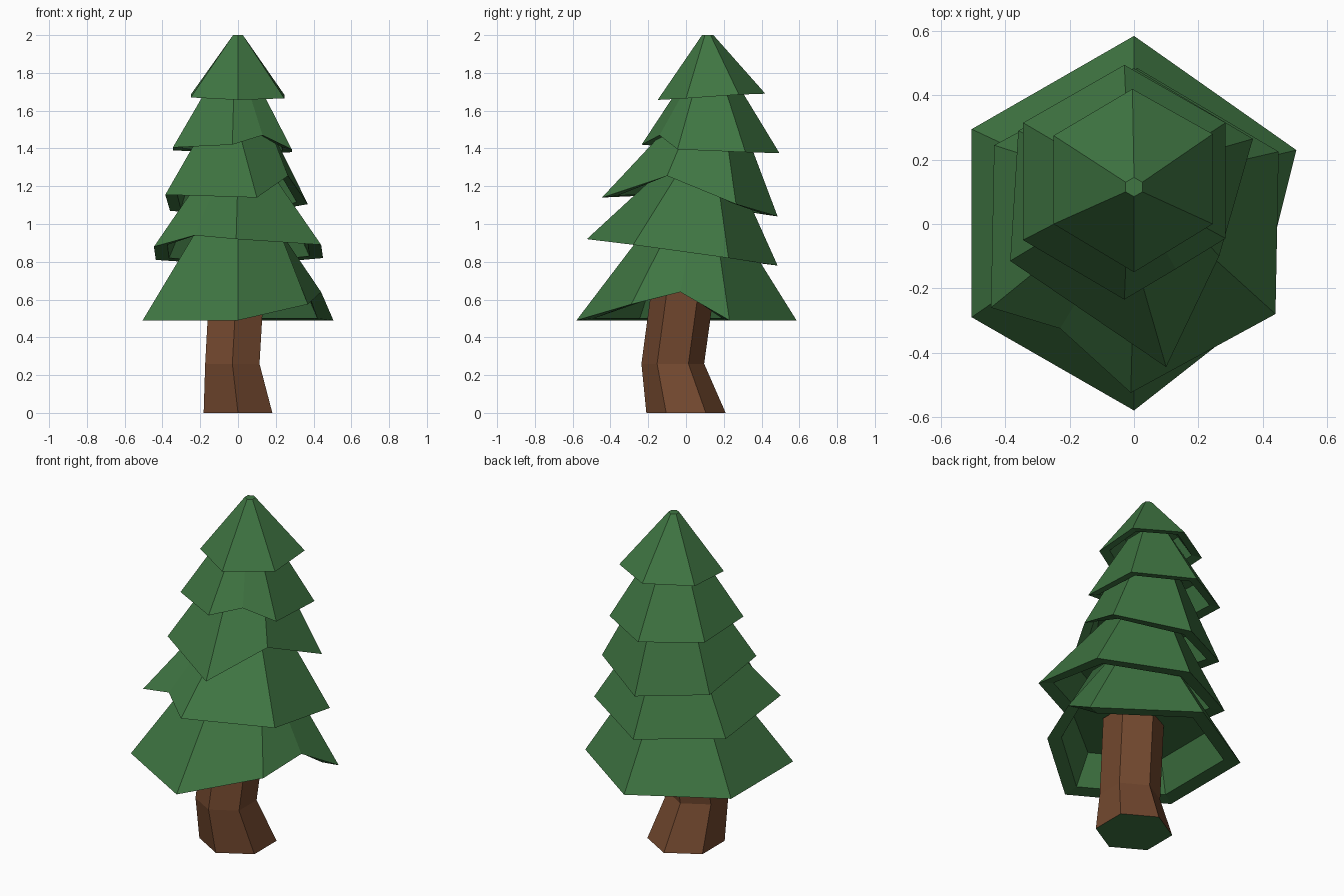
import bpy, math
from mathutils import Vector

if "Cube" in bpy.data.objects:
    bpy.data.objects.remove(bpy.data.objects["Cube"])


def material(name, rgb):
    m = bpy.data.materials.new(name)
    m.diffuse_color = (*rgb, 1)
    m.use_nodes = True
    m.node_tree.nodes["Principled BSDF"].inputs["Base Color"].default_value = m.diffuse_color
    return m


GREEN = material("needles", (0.05, 0.18, 0.055))
BROWN = material("bark", (0.17, 0.065, 0.028))


def hex_point(c, r, k):
    """Point on a hexagon outline; k = 0 is the front corner, fractions lie on an edge."""
    def corner(i):
        a = math.radians(-90 + 60 * i)
        return Vector((c[0] + r * math.cos(a), c[1] + r * math.sin(a), c[2]))
    i = math.floor(k)
    return corner(i).lerp(corner(i + 1), k - i)


def loft(name, rings, mats):
    """Skin a stack of equal rings and cap both ends."""
    n = len(rings[0])
    verts = [v for ring in rings for v in ring]
    faces = [(j * n + i, j * n + (i + 1) % n, (j + 1) * n + (i + 1) % n, (j + 1) * n + i)
             for j in range(len(rings) - 1) for i in range(n)]
    faces.append(tuple(reversed(range(n))))
    faces.append(tuple(range(len(verts) - n, len(verts))))
    mesh = bpy.data.meshes.new(name)
    mesh.from_pydata(verts, [], faces)
    for m in mats:
        mesh.materials.append(m)
    mesh.update()
    ob = bpy.data.objects.new(name, mesh)
    bpy.context.collection.objects.link(ob)
    return ob


def tier(name, rim, top, r, rim_scale=0.84):
    """Six-sided skirt with a hollow underside; rim rows are (corner position, x, y, z)."""
    outer = [Vector(p[1:]) for p in rim]
    upper = [hex_point(top, r, p[0]) for p in rim]
    corners = [Vector(p[1:]) for p in rim if p[0] == int(p[0])]
    mid = sum(corners, Vector()) / len(corners)
    inner, ceiling = [], []
    for o, u in zip(outer, upper):
        p = mid.lerp(o, rim_scale)
        p.z = o.z + 0.01
        inner.append(p)
        q = p.lerp(u, 0.36)
        ceiling.append(Vector((q.x, q.y, p.z + (u.z - p.z) * 0.36)))
    return loft(name, [ceiling, inner, outer, upper], [GREEN])


# Bent trunk with a green cut end
levels = [((0, 0, 0), 0.21), ((-0.03, -0.07, 0.26), 0.166), ((-0.005, -0.01, 0.7), 0.167)]
trunk = loft("trunk", [[hex_point(c, r, k) for k in range(6)] for c, r in levels],
             [BROWN, GREEN])
trunk.data.polygons[12].material_index = 1

# Branch tiers from bottom to top, with uneven broken rims
tier("branches_bottom",
     [(0, 0, -0.58, 0.49), (1, 0.37, -0.29, 0.575), (1.5, 0.44, -0.03, 0.64),
      (2, 0.505, 0.23, 0.49), (3, 0, 0.585, 0.49), (4, -0.505, 0.295, 0.49),
      (5, -0.505, -0.29, 0.49)],
     (0, 0.035, 0.97), 0.25)
tier("branches_lower",
     [(0, -0.01, -0.525, 0.92), (1, 0.44, -0.28, 0.89), (2, 0.45, 0.225, 0.82),
      (3, 0.01, 0.485, 0.78), (4, -0.435, 0.245, 0.81), (5, -0.445, -0.26, 0.88),
      (5.5, -0.23, -0.325, 0.94)],
     (0, 0.06, 1.27), 0.205)
tier("branches_middle",
     [(0, 0.1, -0.445, 1.14), (1, 0.265, -0.1, 1.255), (2, 0.37, 0.265, 1.105),
      (3, 0, 0.485, 1.04), (4, -0.36, 0.29, 1.07), (5, -0.385, -0.115, 1.155)],
     (-0.005, 0.11, 1.53), 0.19)
tier("branches_upper",
     [(0, -0.03, -0.235, 1.42), (0.5, 0.13, -0.14, 1.47), (1, 0.285, -0.045, 1.395),
      (2, 0.285, 0.315, 1.38), (3, -0.03, 0.495, 1.375), (4, -0.345, 0.315, 1.39),
      (5, -0.345, -0.05, 1.405)],
     (-0.02, 0.125, 1.77), 0.13)
tier("branches_top",
     [(0, 0, -0.15, 1.657), (1, 0.245, 0, 1.665), (2, 0.245, 0.28, 1.685),
      (3, -0.005, 0.42, 1.69), (4, -0.25, 0.275, 1.685), (5, -0.25, 0, 1.67)],
     (0, 0.115, 2.0), 0.03, 0.8)
